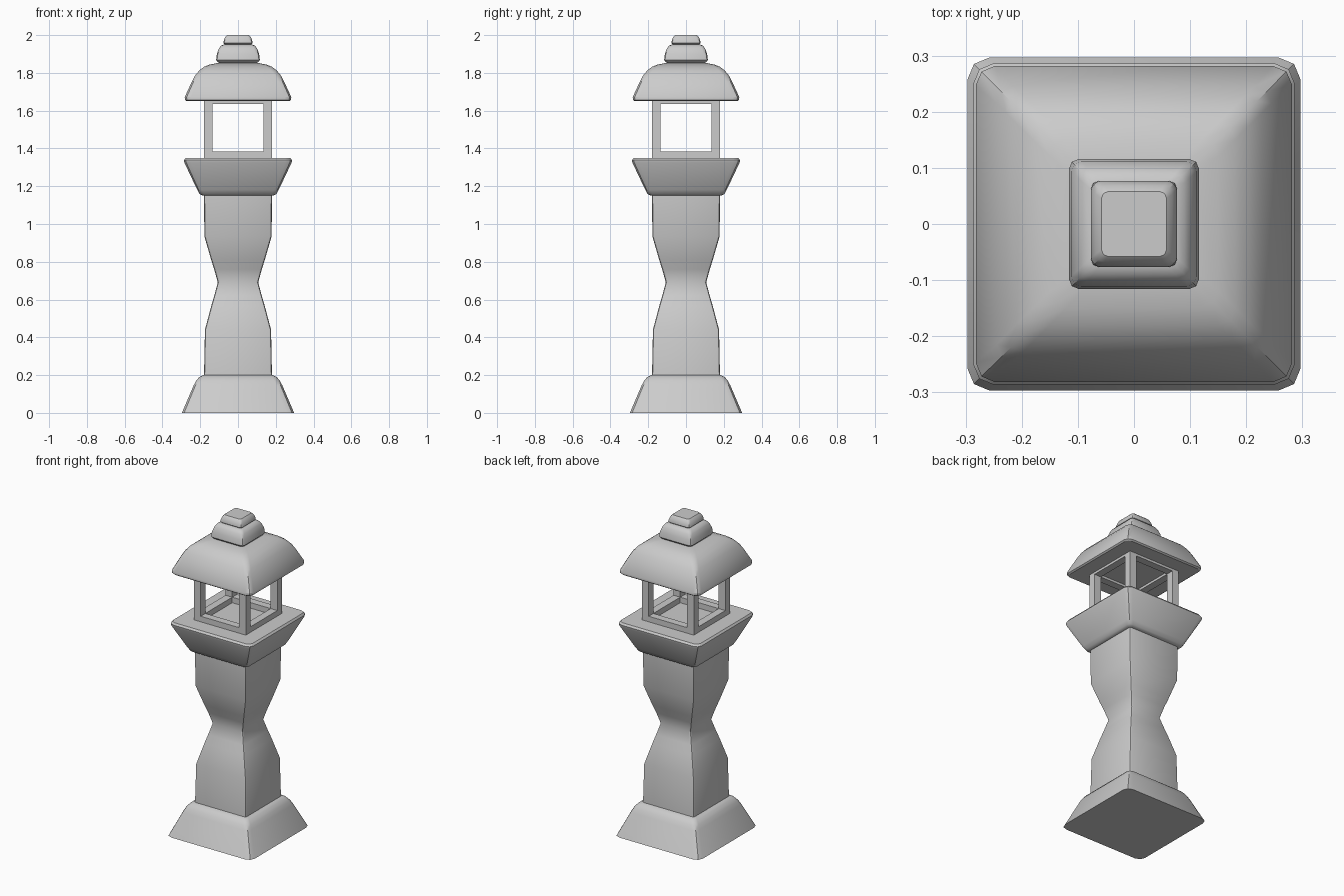
import bpy, bmesh, math

if "Cube" in bpy.data.objects:
    bpy.data.objects.remove(bpy.data.objects["Cube"])


def square_ring(bm, half, radius, z):
    # Square cross-section with a two-segment rounded corner
    verts = []
    c = half - radius
    for k, (sx, sy) in enumerate(((1, 1), (-1, 1), (-1, -1), (1, -1))):
        for s in range(3):
            a = math.radians(90 * k + 45 * s)
            verts.append(bm.verts.new((sx * c + radius * math.cos(a),
                                       sy * c + radius * math.sin(a), z)))
    return verts


def finish(bm, name, angle=35):
    bmesh.ops.recalc_face_normals(bm, faces=bm.faces)
    me = bpy.data.meshes.new(name)
    bm.to_mesh(me)
    bm.free()
    ob = bpy.data.objects.new(name, me)
    bpy.context.collection.objects.link(ob)
    bpy.ops.object.select_all(action='DESELECT')
    ob.select_set(True)
    bpy.context.view_layer.objects.active = ob
    bpy.ops.object.shade_smooth_by_angle(angle=math.radians(angle))
    return ob


def loft(name, profile):
    # Profile rows: half width, corner radius, height
    bm = bmesh.new()
    rings = [square_ring(bm, *row) for row in profile]
    for lo, hi in zip(rings, rings[1:]):
        n = len(lo)
        for i in range(n):
            j = (i + 1) % n
            bm.faces.new((lo[i], lo[j], hi[j], hi[i]))
    bm.faces.new(rings[0][::-1])
    bm.faces.new(rings[-1])
    return finish(bm, name)


def add_box(bm, x0, x1, y0, y1, z0, z1):
    vs = bmesh.ops.create_cube(bm, size=1)["verts"]
    for v in vs:
        v.co.x = x1 if v.co.x > 0 else x0
        v.co.y = y1 if v.co.y > 0 else y0
        v.co.z = z1 if v.co.z > 0 else z0


# Flared foot
loft("base", [(0.297, 0.04, 0), (0.235, 0.032, 0.145), (0.222, 0.03, 0.17),
              (0.205, 0.025, 0.19), (0.185, 0.02, 0.2)])

# Waisted column
loft("column", [(0.18, 0.012, 0.19), (0.175, 0.012, 0.44), (0.142, 0.012, 0.565),
                (0.126, 0.012, 0.62), (0.107, 0.012, 0.69), (0.126, 0.012, 0.76),
                (0.142, 0.012, 0.81), (0.178, 0.012, 0.935), (0.18, 0.012, 1.16)])

# Platform under the lamp chamber
loft("platform", [(0.187, 0.02, 1.15), (0.203, 0.025, 1.158), (0.215, 0.025, 1.18),
                  (0.284, 0.035, 1.325), (0.286, 0.035, 1.338), (0.277, 0.03, 1.35)])

# Open lamp chamber: four posts with sills and lintels
bm = bmesh.new()
OUT, INN = 0.181, 0.134
for sx in (-1, 1):
    x0, x1 = sorted((sx * INN, sx * OUT))
    for sy in (-1, 1):
        y0, y1 = sorted((sy * INN, sy * OUT))
        add_box(bm, x0, x1, y0, y1, 1.345, 1.655)
    for z0, z1 in ((1.345, 1.385), (1.635, 1.655)):
        add_box(bm, x0, x1, -INN, INN, z0, z1)
        add_box(bm, -INN, INN, x0, x1, z0, z1)
finish(bm, "lamp_chamber")

# Domed roof
loft("roof", [(0.272, 0.03, 1.65), (0.281, 0.035, 1.657), (0.282, 0.035, 1.672),
              (0.245, 0.03, 1.752), (0.228, 0.03, 1.785), (0.206, 0.03, 1.812),
              (0.18, 0.03, 1.832), (0.15, 0.03, 1.844), (0.11, 0.025, 1.852)])

# Stacked finial
loft("finial_lower", [(0.095, 0.015, 1.85), (0.108, 0.017, 1.858), (0.116, 0.018, 1.868),
                      (0.112, 0.018, 1.9), (0.101, 0.018, 1.93), (0.09, 0.017, 1.944),
                      (0.075, 0.015, 1.95)])
loft("finial_upper", [(0.066, 0.012, 1.948), (0.077, 0.015, 1.957), (0.076, 0.015, 1.968),
                      (0.068, 0.015, 1.99), (0.058, 0.012, 2.0)])
